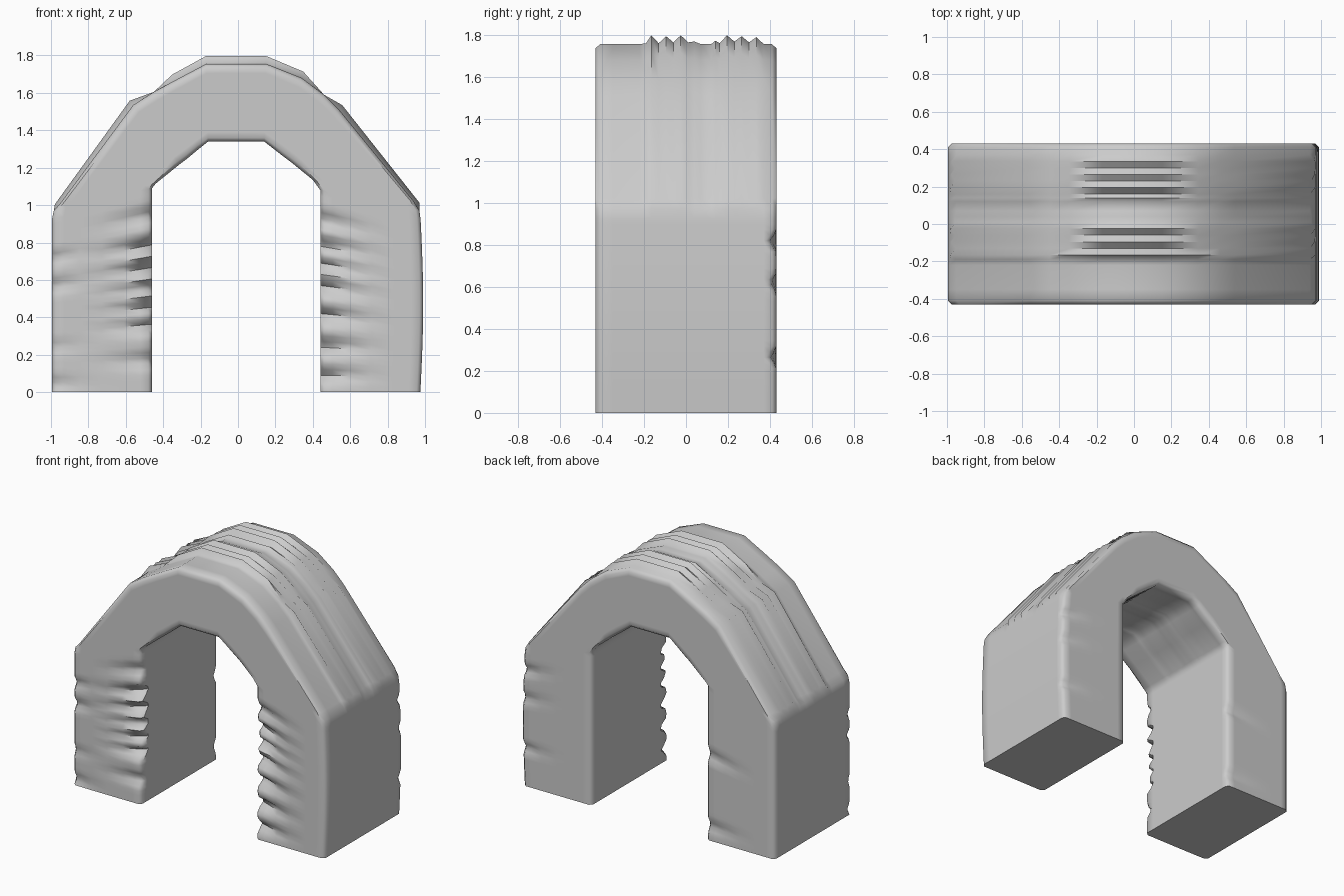
import bpy, bmesh, math
from mathutils import Vector

if "Cube" in bpy.data.objects:
    bpy.data.objects.remove(bpy.data.objects["Cube"])

HALF = 0.43   # half depth
R = 0.02      # edge rounding

# Chips along leg corners: (height, depth), keyed by leg side and corner
CHIPS = {
    ("L", "front_in"): [(.17, .05), (.36, .08), (.46, .09), (.56, .09), (.67, .10), (.79, .09), (.95, .05)],
    ("R", "front_in"): [(.09, .06), (.25, .09), (.41, .09), (.56, .09), (.68, .09), (.79, .09), (.92, .06)],
    ("L", "front_out"): [(.05, .03), (.28, .02), (.65, .04), (.82, .03)],
    ("R", "back_out"): [(.30, .03), (.70, .03), (.92, .04)],
    ("L", "back_in"): [(.10, .03), (.60, .03)],
}
# Ridge heights across the outer face: (y, share of full height)
RIDGES = [(-.35, 0), (-.22, 0), (-.19, .1), (-.165, 1), (-.13, .1), (-.095, .9), (-.06, .2), (-.025, 1),
          (.01, .2), (.04, .3), (.07, 0), (.12, 0), (.14, .4), (.16, .1), (.195, 1), (.23, .3),
          (.265, .9), (.30, .2), (.335, .8), (.37, 0)]
# Arch stations: inner x, z, outer x, z, ridge height
ARCH = [(-.46, 1.09, -.985, .97, 0), (-.44, 1.115, -.95, 1.01, .03), (-.31, 1.22, -.56, 1.535, .03),
        (-.27, 1.25, -.45, 1.605, 0), (-.21, 1.30, -.34, 1.665, .035), (-.16, 1.34, -.17, 1.755, .042),
        (.14, 1.34, .15, 1.755, .042), (.23, 1.27, .34, 1.68, .035), (.29, 1.225, .46, 1.59, 0),
        (.32, 1.20, .54, 1.51, .03), (.40, 1.135, .94, 1.02, .03), (.44, 1.08, .97, .97, 0)]


def chip(side, corner, z):
    """Triangular notch depth at height z."""
    return max([d * max(0, 1 - abs(z - h) / .055) for h, d in CHIPS.get((side, corner), [])] + [0])


def ring(ix, iz, ox, oz, ridge, side, t=None):
    """Cross-section loop: front, outer, back, inner."""
    inner, outer = Vector((ix, 0, iz)), Vector((ox, 0, oz))
    span = (outer - inner).length
    out = (outer - inner) / span
    cut = {c: chip(side, c, iz) if t is not None else 0
           for c in ("front_in", "front_out", "back_in", "back_out")}
    fall = lambda u, c: max(0, 1 - u / .45) * cut[c + "_in"] + max(0, 1 - (1 - u) / .3) * cut[c + "_out"]
    pts = []

    def add(u, y, lift=0):
        pts.append(inner + out * (u * span + lift) + Vector((0, y, 0)))

    us = [R / span, .12, .28, .5, .72, .88, 1 - R / span]
    for u in us:
        add(u, -HALF + fall(u, "front"))
    add(1, -HALF + R + cut["front_out"])
    for y, k in RIDGES:
        add(1, y, ridge * k)
    add(1, HALF - R - cut["back_out"])
    for u in reversed(us):
        add(u, HALF - fall(u, "back"))
    add(0, HALF - R - cut["back_in"])
    # shallow creases running under the arch
    for y, k in reversed(RIDGES):
        add(0, y, ridge * k * .25)
    add(0, -HALF + R + cut["front_in"])
    return pts


def leg(side):
    n = 36
    rings = []
    for i in range(n):
        t = i / n
        bulge = .015 * math.sin(math.pi * t)
        if side == "L":
            rings.append(ring(-.46, 1.09 * t, -.995, .95 * t, 0, side, t))
        else:
            rings.append(ring(.44, 1.08 * t, .975 + bulge, .95 * t, 0, side, t))
    return rings


# Sweep the section up the left leg, over the arch and down the right leg
rings = leg("L") + [ring(*s, "arch") for s in ARCH] + leg("R")[::-1]
bm = bmesh.new()
loops = [[bm.verts.new(p) for p in r] for r in rings]
for a, b in zip(loops, loops[1:]):
    for i in range(len(a)):
        j = (i + 1) % len(a)
        bm.faces.new((a[i], a[j], b[j], b[i]))
bm.faces.new(loops[0])
bm.faces.new(loops[-1][::-1])
bmesh.ops.recalc_face_normals(bm, faces=bm.faces)
mesh = bpy.data.meshes.new("stone_arch")
bm.to_mesh(mesh)
bm.free()
arch = bpy.data.objects.new("stone_arch", mesh)
bpy.context.collection.objects.link(arch)
bpy.context.view_layer.objects.active = arch
arch.select_set(True)
bpy.ops.object.shade_smooth_by_angle(angle=math.radians(50))
